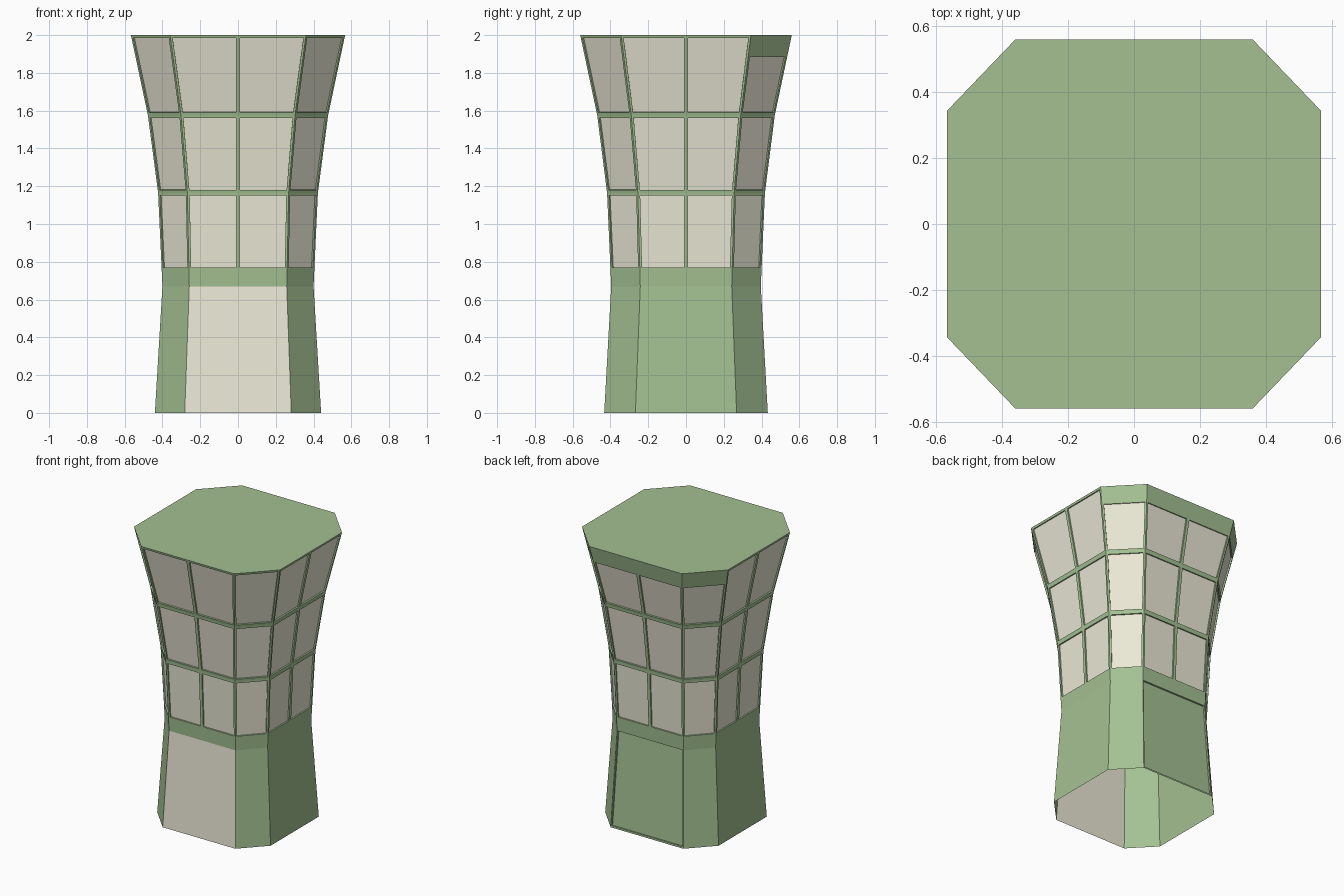
import bpy
from mathutils import Vector

if "Cube" in bpy.data.objects:
    bpy.data.objects.remove(bpy.data.objects["Cube"])

GREEN = (0.37, 0.53, 0.29, 1)
CREAM = (0.83, 0.81, 0.67, 1)

# Profile: z, half width x, half depth y, corner start x, corner start y
PROFILE = [
    (0.00, 0.440, 0.433, 0.282, 0.268),
    (0.67, 0.400, 0.396, 0.258, 0.242),
    (1.165, 0.423, 0.418, 0.268, 0.255),
    (1.575, 0.477, 0.470, 0.302, 0.290),
    (2.00, 0.567, 0.560, 0.360, 0.344),
]


def ring(z):
    """Eight octagon corners at height z, anticlockwise from front left."""
    for a, b in zip(PROFILE, PROFILE[1:]):
        if a[0] <= z <= b[0]:
            t = (z - a[0]) / (b[0] - a[0])
            hx, hy, cx, cy = (p + (q - p) * t for p, q in zip(a[1:], b[1:]))
            break
    pts = [(-cx, -hy), (cx, -hy), (hx, -cy), (hx, cy),
           (cx, hy), (-cx, hy), (-hx, cy), (-hx, -cy)]
    return [Vector((x, y, z)) for x, y in pts]


def material(name, color):
    m = bpy.data.materials.new(name)
    m.diffuse_color = color
    m.use_nodes = True
    m.node_tree.nodes["Principled BSDF"].inputs["Base Color"].default_value = m.diffuse_color
    return m


def make(name, faces, mat):
    verts, index, polys = [], {}, []
    for f in faces:
        poly = []
        for v in f:
            key = tuple(round(c, 5) for c in v)
            if key not in index:
                index[key] = len(verts)
                verts.append(key)
            poly.append(index[key])
        polys.append(poly)
    me = bpy.data.meshes.new(name)
    me.from_pydata(verts, [], polys)
    me.materials.append(mat)
    ob = bpy.data.objects.new(name, me)
    bpy.context.collection.objects.link(ob)


frame, panes, front_panel, back_panel = [], [], [], []


def recess(q, depth, target):
    """Sink a quad inward and close its rim with frame-coloured walls."""
    n = (q[1] - q[0]).cross(q[3] - q[0]).normalized()
    inner = [p - n * depth for p in q]
    target.append(inner)
    for k in range(4):
        j = (k + 1) % 4
        frame.append([q[k], q[j], inner[j], inner[k]])


def strip(i, z0, z1, widths, sunk, depth=0.01, target=None):
    """One horizontal strip of side i, split at margins; sunk columns are recessed."""
    r0, r1 = ring(z0), ring(z1)
    a, b, c, d = r0[i], r0[(i + 1) % 8], r1[(i + 1) % 8], r1[i]

    def cut(p, q, s):
        frac, off = s
        return p.lerp(q, frac) + (q - p).normalized() * off

    for k, (s, t) in enumerate(zip(widths, widths[1:])):
        quad = [cut(a, b, s), cut(a, b, t), cut(d, c, t), cut(d, c, s)]
        if k in sunk:
            recess(quad, depth, target)
        else:
            frame.append(quad)


M, B = 0.012, 0.011                      # edge margin and half mullion
FULL = [(0, 0), (1, 0)]
ONE = [(0, 0), (0, M), (1, -M), (1, 0)]
TWO = [(0, 0), (0, M), (0.5, -B), (0.5, B), (1, -M), (1, 0)]

for i in range(8):
    # Lower wall: cream panel in front, sunken panel at the back
    if i == 0:
        r0, r1 = ring(0), ring(0.67)
        front_panel.append([r0[0], r0[1], r1[1], r1[0]])
    elif i == 4:
        strip(i, 0, 0.012, FULL, ())
        strip(i, 0.012, 0.67, [(0, 0), (0, 0.006), (1, -0.006), (1, 0)],
              (1,), 0.012, back_panel)
    else:
        strip(i, 0, 0.67, FULL, ())

    # Window rows: two panes on wide sides, one on corners, deeper rim at the back
    top = 1.885 if i in (3, 4, 5) else 1.985
    cols, sunk = (TWO, (1, 3)) if i % 2 == 0 else (ONE, (1,))
    for z0, z1 in ((0.77, 1.15), (1.18, 1.56), (1.59, top)):
        strip(i, z0, z1, cols, sunk, 0.01, panes)

    # Plain bands between the rows
    for z0, z1 in ((0.67, 0.77), (1.15, 1.165), (1.165, 1.18),
                   (1.56, 1.575), (1.575, 1.59), (top, 2.0)):
        strip(i, z0, z1, FULL, ())

# Flat roof
frame.append(ring(2.0))

green = material("green_paint", GREEN)
cream = material("cream_pane", CREAM)
make("tower_frame", frame, green)
make("window_panes", panes, cream)
make("front_lower_panel", front_panel, cream)
make("back_lower_panel", back_panel, green)
